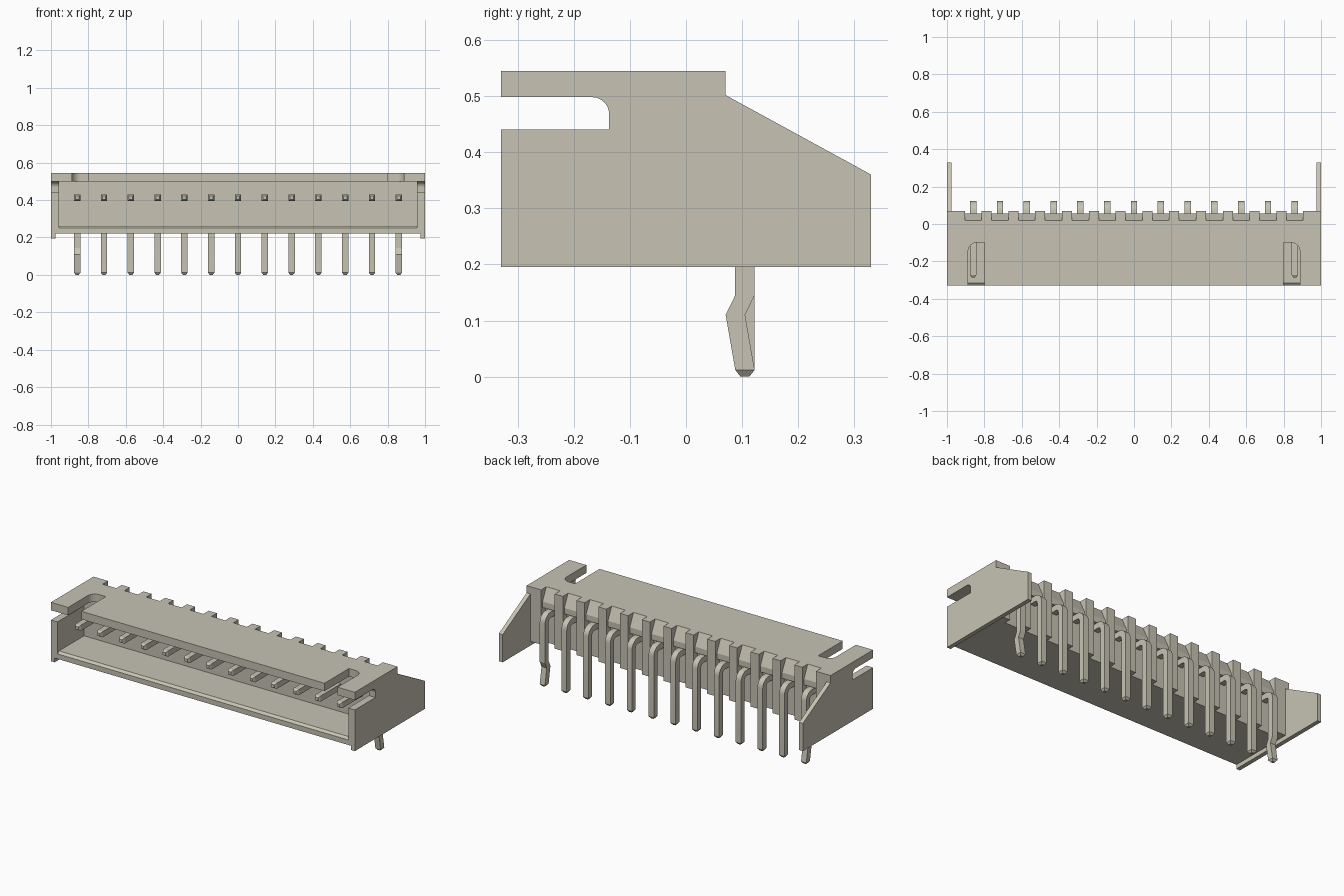
import bpy, bmesh
from math import sin, cos, pi, radians
from mathutils import Vector

cube = bpy.data.objects.get("Cube")
if cube:
    bpy.data.objects.remove(cube, do_unlink=True)

mat = bpy.data.materials.new("warm_grey_plastic")
mat.use_nodes = True
COLOUR = (0.57, 0.55, 0.455, 1)
mat.diffuse_color = COLOUR
mat.node_tree.nodes["Principled BSDF"].inputs["Base Color"].default_value = COLOUR


def finish(name, bm):
    bmesh.ops.recalc_face_normals(bm, faces=bm.faces)
    mesh = bpy.data.meshes.new(name)
    bm.to_mesh(mesh)
    bm.free()
    mesh.materials.append(mat)
    obj = bpy.data.objects.new(name, mesh)
    bpy.context.collection.objects.link(obj)
    return obj


def prism(name, outline, lo, hi, axis="X"):
    """Extrude a YZ outline along X, or an XY outline along Z."""
    bm = bmesh.new()
    place = (lambda p: (lo, *p)) if axis == "X" else (lambda p: (*p, lo))
    face = bm.faces.new([bm.verts.new(place(p)) for p in outline])
    ext = bmesh.ops.extrude_face_region(bm, geom=[face])["geom"]
    step = Vector((hi - lo, 0, 0) if axis == "X" else (0, 0, hi - lo))
    bmesh.ops.translate(bm, vec=step, verts=[v for v in ext if isinstance(v, bmesh.types.BMVert)])
    return finish(name, bm)


def rect(a, b, c, d):
    return [(a, c), (b, c), (b, d), (a, d)]


def arc(cx, cy, r, start, end, n=6):
    angles = [radians(start + (end - start) * i / n) for i in range(n + 1)]
    return [(cx + r * cos(a), cy + r * sin(a)) for a in angles]


FRONT, REAR = -0.33, 0.07
FLOOR, ROOF, TOP = 0.22, 0.498, 0.545
COUNT, PITCH = 13, 0.1433
NOTCH = 0.045
pin_x = [(i - (COUNT - 1) / 2) * PITCH for i in range(COUNT)]

# Roof with two front slots and a row of rear notches
slot = [(0.80, FRONT), (0.80, -0.10)] + arc(0.842, -0.145, 0.045, 90, 0)
slot += [(0.887, FRONT)]
roof = [(-1, FRONT)] + [(-x, y) for x, y in reversed(slot)] + slot
roof += [(1, FRONT), (1, REAR)]
for x in reversed(pin_x):
    roof += [(x + NOTCH, REAR), (x + NOTCH, 0.02), (x - NOTCH, 0.02), (x - NOTCH, REAR)]
roof += [(-1, REAR)]
prism("roof", roof, ROOF, TOP, "Z")

# Side walls with an open locking window, plus inner wall liners
window = arc(-0.167, ROOF - 0.03, 0.03, 90, 0) + [(-0.137, 0.44), (FRONT, 0.44)]
outer = [(FRONT, 0.195), (0.33, 0.195), (0.33, 0.36), (REAR, 0.502), (REAR, ROOF)] + window
inner = [(FRONT, FLOOR), (REAR, FLOOR), (REAR, ROOF)] + window
for side, s in (("left", 1), ("right", -1)):
    prism(side + "_side_wall", outer, s * 0.975, s * 1.0)
    prism(side + "_wall_liner", inner, s * 0.957, s * 0.975)

# Floor with a bevelled front lip, and the rear wall
prism("floor", [(FRONT, FLOOR), (0.03, FLOOR), (0.03, 0.262), (-0.315, 0.262), (FRONT, 0.25)],
      -0.975, 0.975)
prism("rear_wall", rect(-0.08, 0.03, FLOOR, ROOF), -0.975, 0.975)

# Rear teeth between the pins
edges = [-0.975] + [x + d for x in pin_x for d in (-NOTCH, NOTCH)] + [0.975]
for a, b in zip(edges[::2], edges[1::2]):
    prism("rear_tooth", rect(0.02, REAR, FLOOR, ROOF), a, b)

# Sloping shelf above every pin
for x in pin_x:
    prism("pin_shelf", [(0.02, TOP), (0.055, 0.47), (0.055, 0.435), (0.02, 0.435)],
          x - NOTCH, x + NOTCH)


def pin(name, x, kinked):
    """Sweep a square section along the bent path, with tapered ends."""
    path = [(-0.285, 0.412, pi / 2, 0.009), (-0.272, 0.412, pi / 2, 0.017)]
    for i, (y, z) in enumerate(arc(0.07, 0.377, 0.035, 90, 0)):
        path.append((y, z, pi / 2 * (1 - i / 6), 0.0173))
    if kinked:
        path += [(0.105, 0.145, 0, 0.0173), (0.088, 0.11, 0, 0.0173)]
    path += [(0.105, 0.012, 0, 0.0173), (0.105, 0, 0, 0.008)]
    bm = bmesh.new()
    rings = []
    for y, z, a, h in path:
        rings.append([bm.verts.new((x + u * h, y + v * h * cos(a), z + v * h * sin(a)))
                      for u, v in ((-1, -1), (1, -1), (1, 1), (-1, 1))])
    for r, q in zip(rings, rings[1:]):
        for i in range(4):
            j = (i + 1) % 4
            bm.faces.new((r[i], r[j], q[j], q[i]))
    bm.faces.new(rings[0])
    bm.faces.new(rings[-1])
    return finish(name, bm)


# Contact pins; the two end ones are kinked for retention
for i, x in enumerate(pin_x):
    obj = pin("contact_pin", x, i in (0, COUNT - 1))
    bpy.ops.object.select_all(action="DESELECT")
    obj.select_set(True)
    bpy.context.view_layer.objects.active = obj
    bpy.ops.object.shade_smooth_by_angle(angle=radians(20))
